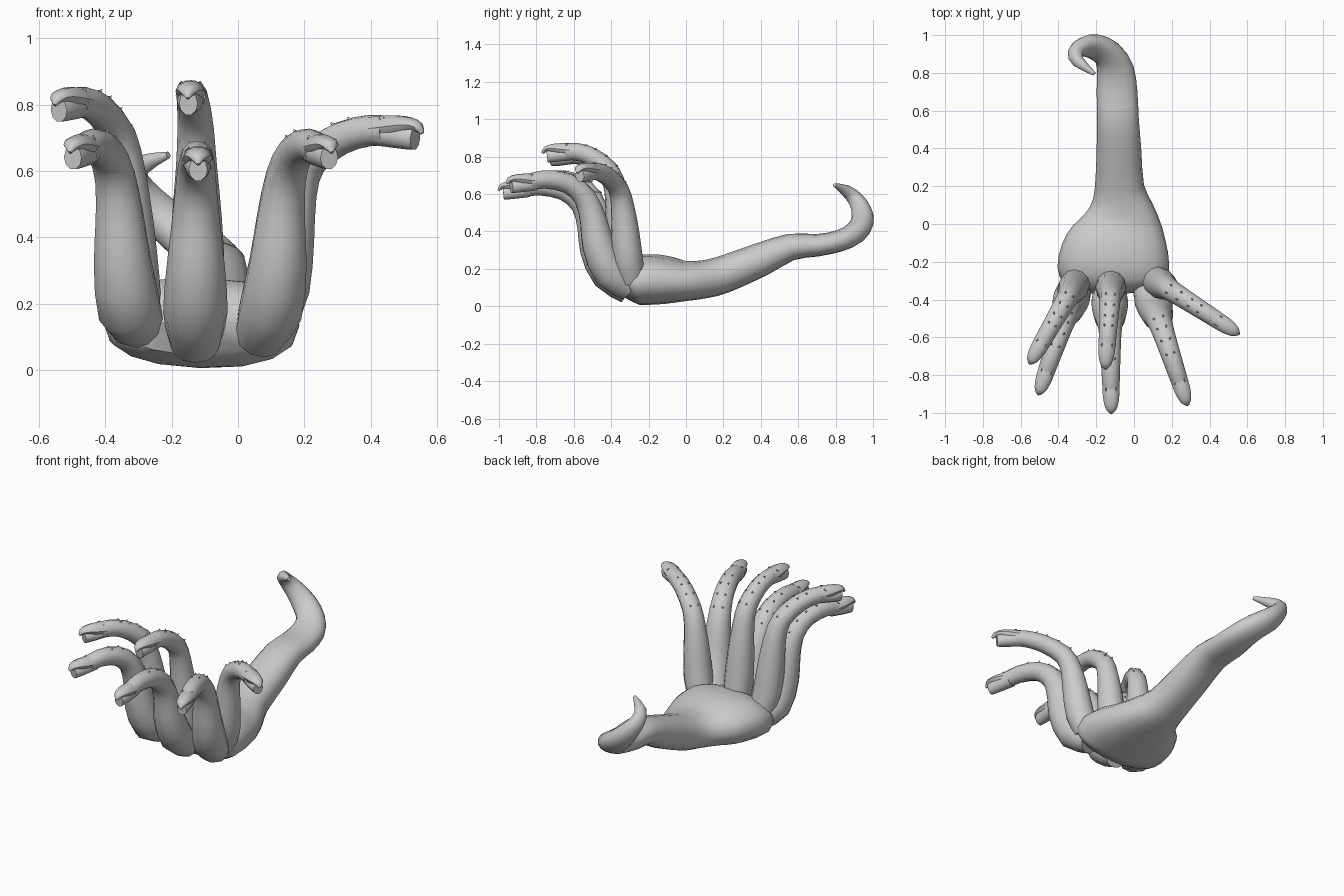
import bpy, bmesh, math
from mathutils import Vector

cube = bpy.data.objects.get("Cube")
if cube:
    bpy.data.objects.remove(cube)

grey = bpy.data.materials.new("stone grey")
grey.use_nodes = True
grey.diffuse_color = (0.6, 0.6, 0.6, 1)
grey.node_tree.nodes["Principled BSDF"].inputs["Base Color"].default_value = (0.6, 0.6, 0.6, 1)


def finish(name, bm):
    """Turn a bmesh into a smooth shaded object."""
    bmesh.ops.recalc_face_normals(bm, faces=bm.faces)
    mesh = bpy.data.meshes.new(name)
    bm.to_mesh(mesh)
    bm.free()
    mesh.materials.append(grey)
    obj = bpy.data.objects.new(name, mesh)
    bpy.context.collection.objects.link(obj)
    bpy.ops.object.select_all(action='DESELECT')
    obj.select_set(True)
    bpy.context.view_layer.objects.active = obj
    bpy.ops.object.shade_smooth_by_angle(angle=math.radians(40))


def spline(rows, steps):
    """Catmull-Rom interpolation of position and radius rows."""
    rows = [Vector(r) for r in rows]
    out = []
    for i in range(len(rows) - 1):
        a, b = rows[max(i - 1, 0)], rows[i]
        c, d = rows[i + 1], rows[min(i + 2, len(rows) - 1)]
        for k in range(steps):
            t = k / steps
            out.append(0.5 * (2 * b + (c - a) * t + (2 * a - 5 * b + 4 * c - d) * t * t
                              + (3 * b - a - 3 * c + d) * t ** 3))
    return out + [rows[-1]]


def loft(bm, rows, side, steps=2, sides=12, power=1.0):
    """Tube through (x, y, z, half width, half height) rows, boxier for low power; returns its frames."""
    rows = spline(rows, steps)
    pts = [Vector(r[:3]) for r in rows]
    rings, frames = [], []
    for i, row in enumerate(rows):
        tangent = (pts[min(i + 1, len(pts) - 1)] - pts[max(i - 1, 0)]).normalized()
        side = (side - tangent * side.dot(tangent)).normalized()
        up = side.cross(tangent)
        frames.append((pts[i], tangent, up, row[4]))
        ring = []
        for k in range(sides):
            c, s = math.cos(math.tau * k / sides), math.sin(math.tau * k / sides)
            c, s = (math.copysign(abs(v) ** power, v) for v in (c, s))
            ring.append(bm.verts.new(pts[i] + side * row[3] * c + up * row[4] * s))
        rings.append(ring)
    for r, s in zip(rings, rings[1:]):
        for k in range(sides):
            j = (k + 1) % sides
            bm.faces.new((r[k], r[j], s[j], s[k]))
    bm.faces.new(rings[0][::-1])
    bm.faces.new(rings[-1])
    return frames


def spike(bm, base, direction, across, size):
    """Small four sided spine."""
    other = direction.cross(across)
    ring = [bm.verts.new(base + v * size * 0.6) for v in (across, other, -across, -other)]
    tip = bm.verts.new(base + direction * size)
    for k in range(4):
        bm.faces.new((ring[k], ring[(k + 1) % 4], tip))


# Body and curled tail
body = [(-.115, -.35, .1, .19, .055), (-.115, -.29, .122, .28, .12), (-.107, -.21, .143, .295, .136),
        (-.087, -.1, .141, .272, .128), (-.07, 0, .135, .222, .107), (-.068, .1, .145, .166, .102),
        (-.077, .2, .17, .13, .1), (-.08, .4, .25, .118, .09), (-.085, .56, .317, .11, .072),
        (-.09, .7, .326, .108, .06), (-.1, .82, .35, .098, .058), (-.14, .9, .39, .08, .06),
        (-.21, .94, .445, .07, .055), (-.272, .938, .51, .056, .046), (-.31, .908, .57, .042, .04),
        (-.295, .86, .615, .032, .032), (-.21, .795, .648, .01, .01)]
bm = bmesh.new()
loft(bm, body, Vector((-1, 0, 0)), sides=16, power=.88)
finish("body_and_tail", bm)

# Neck curves as (fraction toward the tip, height, radius)
front_curve = [(0, .1, .078), (.16, .18, .097), (.26, .32, .088), (.3, .45, .074),
               (.37, .57, .062), (.51, .645, .055), (.7, .665, .049), (.83, .65, .045)]
back_curve = [(0, .12, .072), (.075, .28, .082), (.12, .45, .075), (.165, .6, .062),
              (.25, .71, .055), (.46, .785, .05), (.64, .81, .047), (.76, .81, .045)]
# Jaws as (distance from the neck end, rise, half width, half height)
upper_jaw = [(-.04, .006, .045, .04), (.03, .014, .044, .034), (.08, .018, .036, .023),
             (.11, .012, .024, .015), (.125, -.008, .005, .007)]
lower_jaw = [(-.04, -.008, .042, .037), (.03, -.016, .04, .037), (.08, -.021, .034, .037),
             (.1, -.023, .028, .036)]

# Each neck as curve, base, tip, height factor
necks = {
    "front_right": (front_curve, (-.295, -.29, .14), (-.5, -.885), 1.02),
    "front_middle": (front_curve, (-.13, -.3, .085), (-.12, -.995), .965),
    "front_left": (front_curve, (.065, -.3, .105), (.28, -.95), 1.02),
    "back_right": (back_curve, (-.3, -.3, .16), (-.55, -.735), .995),
    "back_middle": (back_curve, (-.12, -.3, .12), (-.15, -.75), 1.02),
    "back_left": (back_curve, (.1, -.29, .14), (.56, -.585), .89),
}
for name, (curve, base, tip, lift) in necks.items():
    root, tip = Vector((base[0], base[1], 0)), Vector((*tip, 0))
    ahead = (tip - root).normalized()
    across = ahead.cross(Vector((0, 0, 1)))

    # Neck with a few small spines around the bend
    rows = []
    for f, z, r in curve:
        p = root.lerp(tip, f)
        rows.append((p.x, p.y, z * lift if f else base[2], r, r))
    bm = bmesh.new()
    frames = loft(bm, rows, across)
    for p, tangent, up, r in frames[8:12]:
        for s in (-1, 1):
            lean = (up + across * s * 0.45).normalized()
            spike(bm, p + lean * r * 0.92, (lean - tangent * 0.5).normalized(), across, 0.014)
    finish(name + "_neck", bm)

    # Head with hooked beak, blunt lower jaw and brow horns
    end = Vector(rows[-1][:3])
    bm = bmesh.new()
    for jaw in (upper_jaw, lower_jaw):
        path = []
        for d, rise, w, h in jaw:
            p = end + ahead * d + Vector((0, 0, rise))
            path.append((*p, w, h))
        loft(bm, path, across, sides=10)
    for s in (-1, 1):
        brow = end + across * s * 0.028 + Vector((0, 0, 0.033))
        spike(bm, brow, (Vector((0, 0, 1)) - ahead).normalized(), across, 0.018)
    finish(name + "_head", bm)
